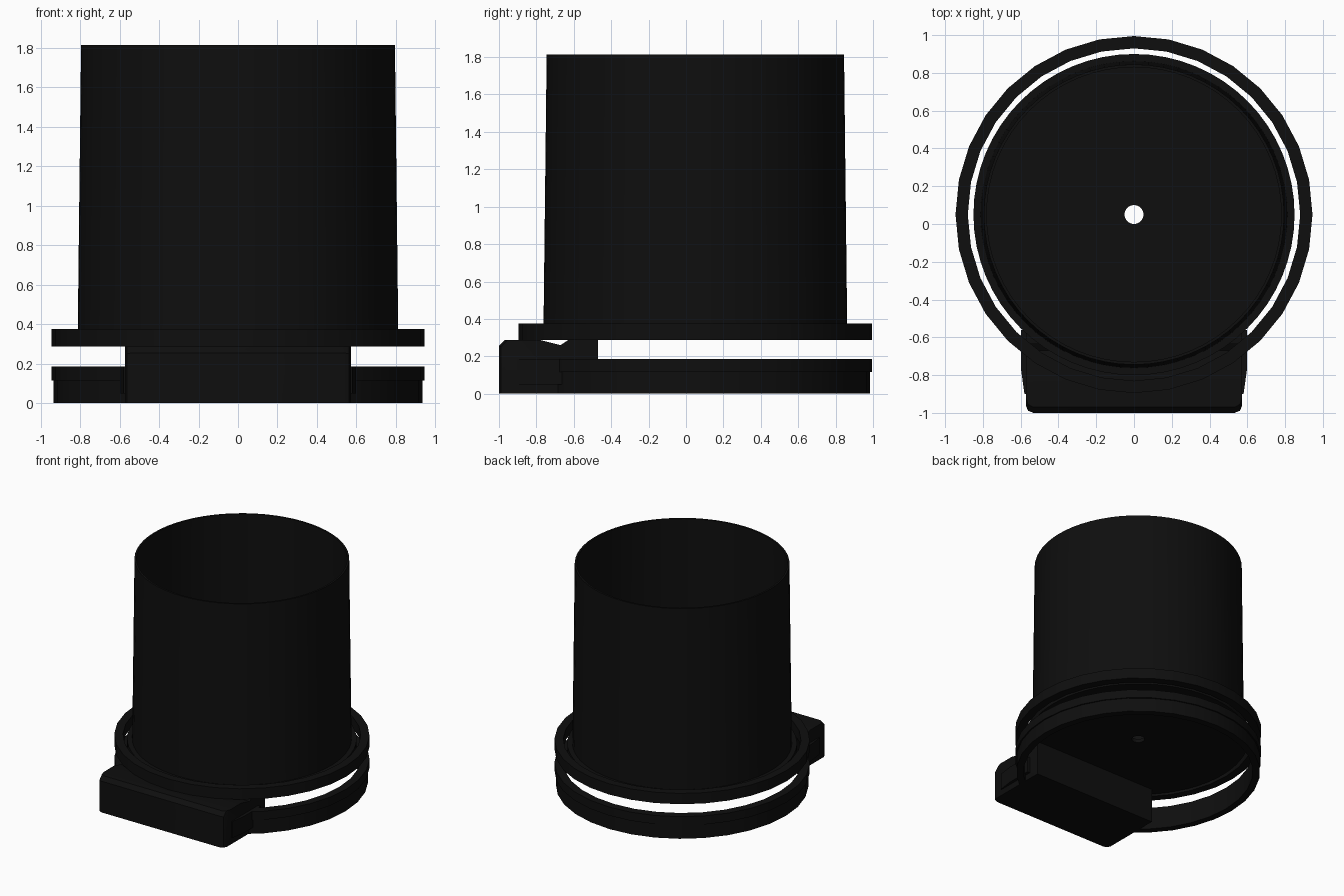
import bpy
import bmesh
import math

old = bpy.data.objects.get("Cube")
if old:
    bpy.data.objects.remove(old, do_unlink=True)

AXIS_Y = 0.05  # centre line of the round parts

black = bpy.data.materials.new("matte_black")
black.use_nodes = True
colour = (0.0045, 0.0045, 0.0045, 1)
black.diffuse_color = colour
black.node_tree.nodes["Principled BSDF"].inputs["Base Color"].default_value = colour


def finish(name, bm):
    bmesh.ops.recalc_face_normals(bm, faces=bm.faces)
    mesh = bpy.data.meshes.new(name)
    bm.to_mesh(mesh)
    bm.free()
    mesh.materials.append(black)
    obj = bpy.data.objects.new(name, mesh)
    bpy.context.collection.objects.link(obj)
    bpy.ops.object.select_all(action="DESELECT")
    obj.select_set(True)
    bpy.context.view_layer.objects.active = obj
    bpy.ops.object.shade_smooth_by_angle(angle=math.radians(30))
    return obj


def lathe(name, profile, sides):
    """Turn a closed (radius, z) profile around the vertical centre line."""
    bm = bmesh.new()
    rings = []
    for i in range(sides):
        a = 2 * math.pi * i / sides
        rings.append([bm.verts.new((r * math.sin(a), AXIS_Y + r * math.cos(a), z))
                      for r, z in profile])
    count = len(profile)
    for i in range(sides):
        here, there = rings[i], rings[(i + 1) % sides]
        for j in range(count):
            k = (j + 1) % count
            bm.faces.new((here[j], here[k], there[k], there[j]))
    return finish(name, bm)


def prism(name, outline, depth, corner=0.0):
    """Extrude a list of 3D outline points, optionally cutting the front corners."""
    bm = bmesh.new()
    face = bm.faces.new([bm.verts.new(p) for p in outline])
    out = bmesh.ops.extrude_face_region(bm, geom=[face])
    bmesh.ops.translate(bm, vec=depth,
                        verts=[v for v in out["geom"] if isinstance(v, bmesh.types.BMVert)])
    if corner:
        front = min(v.co.y for v in bm.verts)
        edges = [e for e in bm.edges
                 if all(v.co.y < front + 0.04 for v in e.verts)
                 and abs(e.verts[0].co.x - e.verts[1].co.x) < 0.001
                 and abs(e.verts[0].co.z - e.verts[1].co.z) > 0.02]
        bmesh.ops.bevel(bm, geom=edges, offset=corner, segments=2,
                        profile=0.5, affect="EDGES")
    return finish(name, bm)


# Open tapered cup with a flanged foot and a small hole in its floor
lathe("cup", [(0.05, 0.29), (0.85, 0.29), (0.85, 0.345), (0.812, 0.345),
              (0.795, 1.815), (0.78, 1.815), (0.795, 0.32), (0.05, 0.32)], 64)

# Upper loose ring and stepped lower ring
lathe("upper_ring", [(0.88, 0.287), (0.945, 0.287), (0.945, 0.375), (0.88, 0.375)], 32)
lathe("lower_ring", [(0.88, 0), (0.935, 0), (0.935, 0.115), (0.945, 0.115),
                     (0.945, 0.185), (0.88, 0.185)], 32)

# Front housing with a shallow groove across its top
side = [(-1, 0), (-1, 0.255), (-0.97, 0.287), (-0.78, 0.287), (-0.67, 0.26),
        (-0.63, 0.287), (-0.47, 0.287), (-0.47, 0)]
prism("front_housing", [(-0.573, y, z) for y, z in side], (1.146, 0, 0), 0.04)

# Slightly wider tapered shoulders that join the housing to the lower ring
plan = [(0.58, -0.9), (0.598, -0.77), (0.598, -0.56)]
outline = plan + [(-x, y) for x, y in reversed(plan)]
prism("housing_shoulders", [(x, y, 0.05) for x, y in outline], (0, 0, 0.135))
